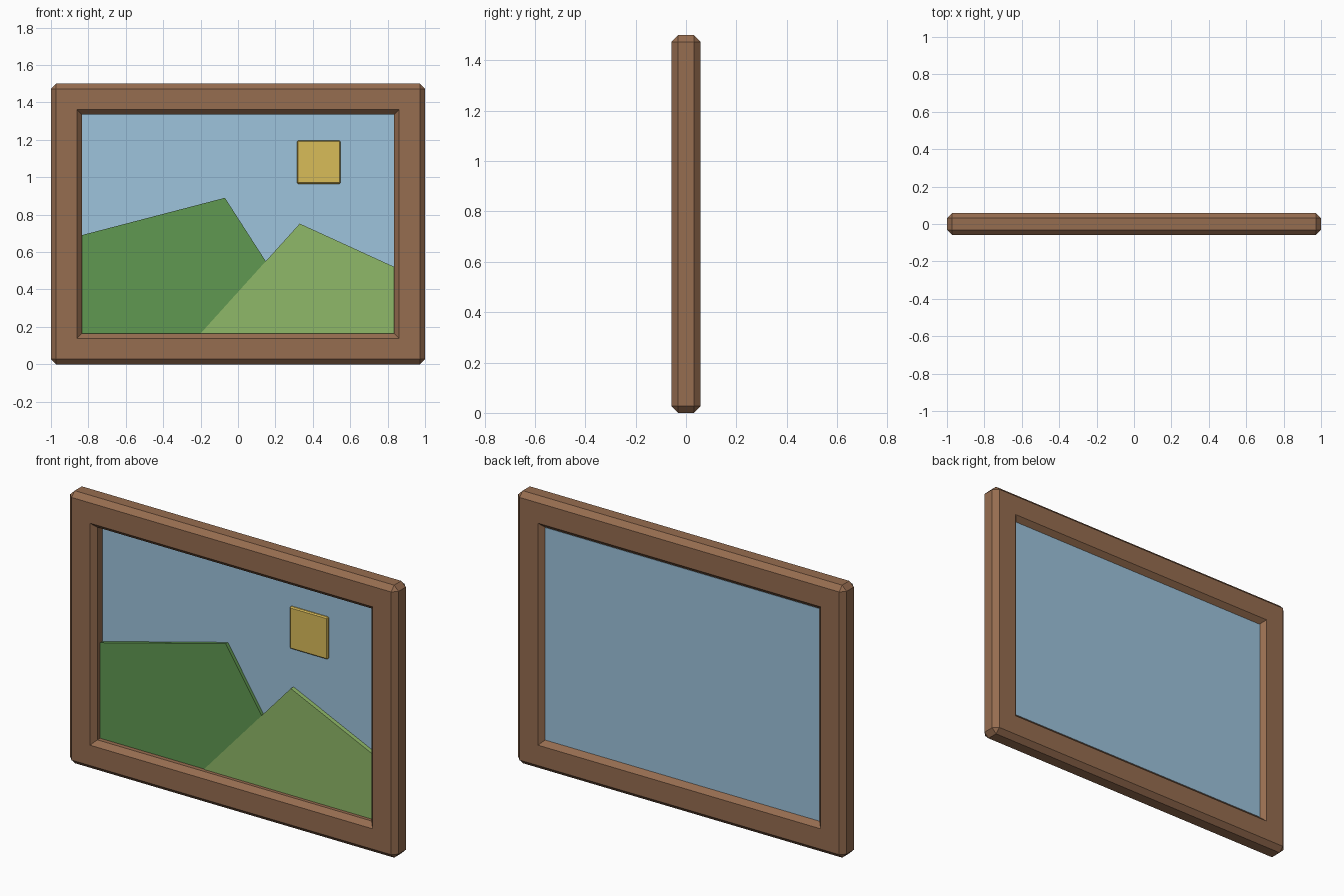
import bpy, bmesh

if "Cube" in bpy.data.objects:
    bpy.data.objects.remove(bpy.data.objects["Cube"])


def material(name, r, g, b):
    """Flat colour given as sRGB 0-255, stored as linear."""
    lin = [c / 12.92 if c <= 0.04045 else ((c + 0.055) / 1.055) ** 2.4
           for c in (r / 255, g / 255, b / 255)]
    m = bpy.data.materials.new(name)
    m.diffuse_color = (*lin, 1)
    m.use_nodes = True
    m.node_tree.nodes["Principled BSDF"].inputs["Base Color"].default_value = m.diffuse_color
    return m


def finish(bm, name, mat):
    bmesh.ops.recalc_face_normals(bm, faces=bm.faces[:])
    me = bpy.data.meshes.new(name)
    bm.to_mesh(me)
    bm.free()
    me.materials.append(mat)
    ob = bpy.data.objects.new(name, me)
    bpy.context.collection.objects.link(ob)
    return ob


def plate(name, outline, y0, y1, mat, bevel=0):
    """Extrude an (x, z) outline from y0 to y1."""
    bm = bmesh.new()
    a, b = ([bm.verts.new((x, y, z)) for x, z in outline] for y in (y0, y1))
    bm.faces.new(a)
    bm.faces.new(b[::-1])
    n = len(a)
    for i in range(n):
        j = (i + 1) % n
        bm.faces.new((a[i], b[i], b[j], a[j]))
    if bevel:
        bmesh.ops.recalc_face_normals(bm, faces=bm.faces[:])
        bmesh.ops.bevel(bm, geom=bm.edges[:], offset=bevel, segments=1,
                        affect='EDGES')
    return finish(bm, name, mat)


def rect(x0, x1, z0, z1):
    return [(x0, z0), (x1, z0), (x1, z1), (x0, z1)]


wood = material("wood brown", 150, 109, 80)
blue = material("sky blue", 158, 196, 220)
dark_green = material("dark green", 96, 152, 81)
light_green = material("light green", 143, 184, 104)
yellow = material("sun yellow", 217, 188, 89)

# Frame: eight-point rings around the rectangle, lofted into a closed loop
C, D = 0.027, 0.058          # chamfer, half depth


def ring(bm, inset, cut, y):
    w, h = 1 - inset, 0.75 - inset
    pts = [(w, h - cut), (w - cut, h), (cut - w, h), (-w, h - cut),
           (-w, cut - h), (cut - w, -h), (w - cut, -h), (w, cut - h)]
    return [bm.verts.new((x, y, z + 0.75)) for x, z in pts]


section = [(C, 0, -D), (0, C, C - D), (0, C, D - C), (C, 0, D),
           (0.139, 0, D), (0.165, 0, D - C), (0.165, 0, C - D), (0.139, 0, -D)]
bm = bmesh.new()
rings = [ring(bm, *s) for s in section]
for k in range(len(rings)):
    p, q = rings[k], rings[(k + 1) % len(rings)]
    for i in range(8):
        j = (i + 1) % 8
        bm.faces.new((p[i], p[j], q[j], q[i]))
bmesh.ops.remove_doubles(bm, verts=bm.verts[:], dist=0.0001)
finish(bm, "frame", wood)

# Picture panel with layered relief shapes
X, Z = 0.837, 0.165
plate("sky_panel", rect(-X, X, Z, 1.5 - Z), 0.012, 0.033, blue)
plate("back_hill", [(-X, Z), (0.397, Z), (-0.07, 0.89), (-X, 0.69)],
      -0.007, 0.014, dark_green)
plate("front_hill", [(-0.2, Z), (X, Z), (X, 0.52), (0.33, 0.752)],
      -0.012, 0.014, light_green)
plate("sun", rect(0.316, 0.548, 0.965, 1.197), -0.005, 0.014, yellow, 0.006)
